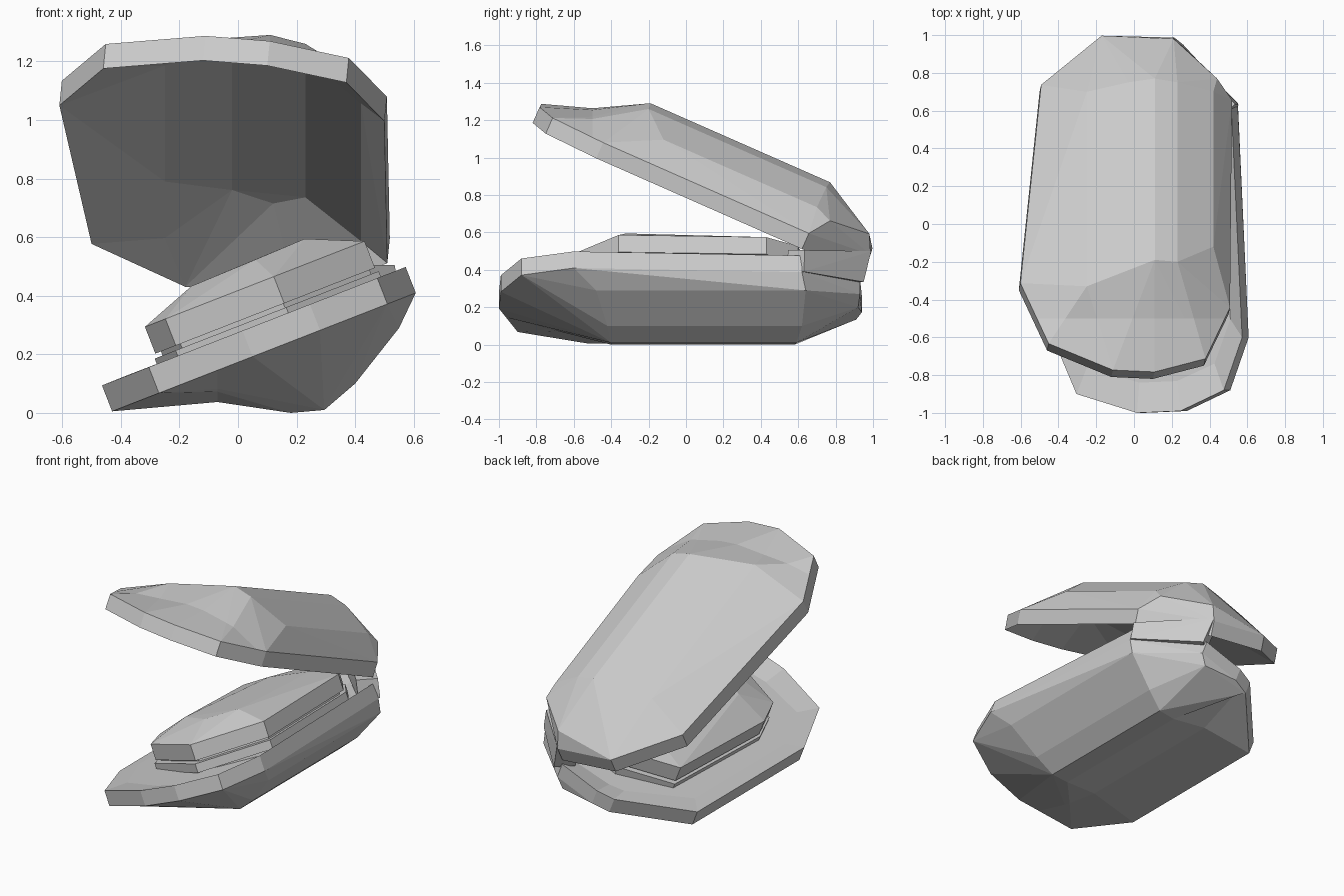
import bpy, bmesh
from mathutils import Vector

cube = bpy.data.objects.get("Cube")
if cube:
    bpy.data.objects.remove(cube, do_unlink=True)

mat = bpy.data.materials.new("pale_grey")
mat.use_nodes = True
GREY = (0.6, 0.6, 0.6, 1)
mat.diffuse_color = GREY
mat.node_tree.nodes["Principled BSDF"].inputs["Base Color"].default_value = GREY


class Plane:
    """Tilted rim plane z = base + sx*x + sy*y, with outlines lifted along its normal."""
    def __init__(self, base, sx, sy):
        self.base, self.sx, self.sy = base, sx, sy
        self.normal = Vector((-sx, -sy, 1)).normalized()

    def at(self, x, y, rise=0):
        return Vector((x, y, self.base + self.sx * x + self.sy * y + rise))

    def height(self, p):
        return p.z - self.at(p.x, p.y).z

    def ring(self, outline, lift=0, scale=1, centre=(0, 0)):
        cx, cy = centre
        return [self.at(cx + (x - cx) * scale, cy + (y - cy) * scale) + self.normal * lift
                for x, y in outline]


def finish(name, bm):
    mesh = bpy.data.meshes.new(name)
    bm.to_mesh(mesh)
    bm.free()
    mesh.materials.append(mat)
    obj = bpy.data.objects.new(name, mesh)
    bpy.context.collection.objects.link(obj)


def faceted(name, points, rim=0, inward=False, crease=None):
    """Faceted convex part, open across its first `rim` points; crease bends a cut line."""
    bm = bmesh.new()
    verts = [bm.verts.new(p) for p in points]
    edge_ring = set(verts[:rim])
    bmesh.ops.convex_hull(bm, input=verts)
    bmesh.ops.recalc_face_normals(bm, faces=bm.faces[:])
    cap = [f for f in bm.faces if all(v in edge_ring for v in f.verts)]
    bmesh.ops.delete(bm, geom=cap, context='FACES')
    loose = [v for v in bm.verts if not v.link_faces]
    bmesh.ops.delete(bm, geom=loose, context='VERTS')
    bmesh.ops.dissolve_limit(bm, angle_limit=0.03, verts=bm.verts[:], edges=bm.edges[:])
    if inward:
        bmesh.ops.reverse_faces(bm, faces=bm.faces[:])
    if crease:
        where, direction, chosen, shift = crease
        bmesh.ops.triangulate(bm, faces=bm.faces[:])
        cut = bmesh.ops.bisect_plane(bm, geom=bm.verts[:] + bm.edges[:] + bm.faces[:],
                                     plane_co=where, plane_no=direction)["geom_cut"]
        for v in cut:
            if isinstance(v, bmesh.types.BMVert) and chosen(v.co):
                v.co.z += shift
    finish(name, bm)


def dish(name, rim, floor):
    """Open dish: a sloping border from the rim to a flat floor, facing up."""
    bm = bmesh.new()
    outer = [bm.verts.new(p) for p in rim]
    inner = [bm.verts.new(p) for p in floor]
    for i in range(len(outer)):
        bm.faces.new((outer[i - 1], outer[i], inner[i], inner[i - 1]))
    bottom = bm.faces.new(inner)
    bmesh.ops.recalc_face_normals(bm, faces=bm.faces[:])
    bm.normal_update()
    if bottom.normal.z < 0:
        bmesh.ops.reverse_faces(bm, faces=bm.faces[:])
    finish(name, bm)


# Upper shell: rim band and skewed dome with a ridge and a dip near the lip
lid = Plane(0.835, -0.1, -0.44)
lid_outline = [(-.61, -.35), (-.46, -.67), (-.12, -.81), (.1, -.82), (.37, -.75),
               (.5, -.48), (.51, .62), (.2, .95), (-.18, .96), (-.5, .7)]
lid_rim = lid.ring(lid_outline)
# x, front y, back y, rise above the rim plane
lid_section = [(-.25, -.33, .7, .26), (-.03, -.22, .75, .335), (.11, -.19, .77, .383),
               (.23, -.2, .75, .36), (.42, -.12, .7, .25)]
lid_dome = [lid.at(x, y, h) for x, y0, y1, h in lid_section for y in (y0, y1)]
lid_corner = [lid.at(.44, .77, .21), lid.at(.21, .98, .21)]
faceted("upper_shell", lid_rim + lid.ring(lid_outline, .092) + lid_dome + lid_corner, len(lid_rim),
        crease=((0, -.5, 0), (0, 1, 0), lambda p: lid.height(p) > .13, -.025))

# Hollow inside of the upper shell
lining_section = [(-.25, -.4, .78, .08), (-.25, -.4, .5, .15), (-.02, -.45, .65, .21),
                  (.12, -.45, .7, .2), (.23, -.45, .65, .21), (.42, -.35, .72, .11)]
lining = [lid.at(x, y, h) for x, y0, y1, h in lining_section for y in (y0, y1)]
faceted("upper_shell_lining", lid_rim + lining, len(lid_rim), inward=True)

# Lower shell: tilted rim band with a belly that is slightly hollowed beneath
base = Plane(0.173, 0.39, 0)
base_outline = [(-.43, -.52), (-.27, -.9), (.05, -1), (.28, -.99), (.51, -.88), (.607, -.6),
                (.55, .62), (.25, .93), (0, .94), (-.1, .91), (-.43, .55)]
base_top = base.ring(base_outline, .095)
# x, z, front y, back y of the belly
belly = [(.55, .29, -.48, .64), (.4, .1, -.42, .62), (.295, .01, -.4, .59), (.18, 0, -.4, .58)]
belly_points = [Vector((x, y, z)) for x, z, y0, y1 in belly for y in (y0, y1)]
belly_points.append(Vector((.22, .92, .2)))
faceted("lower_shell", base_top + base.ring(base_outline) + belly_points, len(base_top),
        crease=((-.07, 0, 0), (1, 0, 0), lambda p: p.z < .12, .035))

# Shallow floor, nearer to level than the rim
floor = [p + base.normal * (-.03 - .08 * p.x)
         for p in base.ring(base_outline, .095, .84, (.06, 0))]
dish("lower_shell_floor", base_top, floor)

# Hinge joining the two shells at the back corner
hinge = [(.555, .63, .39), (.535, .635, .505), (.26, .95, .335), (.21, .99, .5)]
faceted("hinge", [Vector(p) + Vector((-d, -d, 0)) for p in hinge for d in (0, .09)])

# Stacked soft body resting in the lower shell
body_outline = [(-.235, -.33), (-.165, -.52), (.205, -.65), (.515, -.36), (.485, .43),
                (.36, .6), (.05, .66), (-.215, .48)]
middle = (.15, 0)


def slab(name, low, high, scale, extra=()):
    faceted(name, base.ring(body_outline, low, scale, middle)
            + base.ring(body_outline, high, scale, middle) + list(extra))


slab("body_foot", .0, .07, .92)
slab("body_middle", .06, .115, 1.02)
slab("body_neck", .1, .14, .95)
crown = [base.at(x, y) + base.normal * lift
         for x, y, lift in [(-.05, -.3, .3), (.17, -.42, .305), (.34, -.32, .31),
                            (.31, .42, .27), (.02, .42, .27)]]
slab("body_top", .13, .228, 1, crown)
